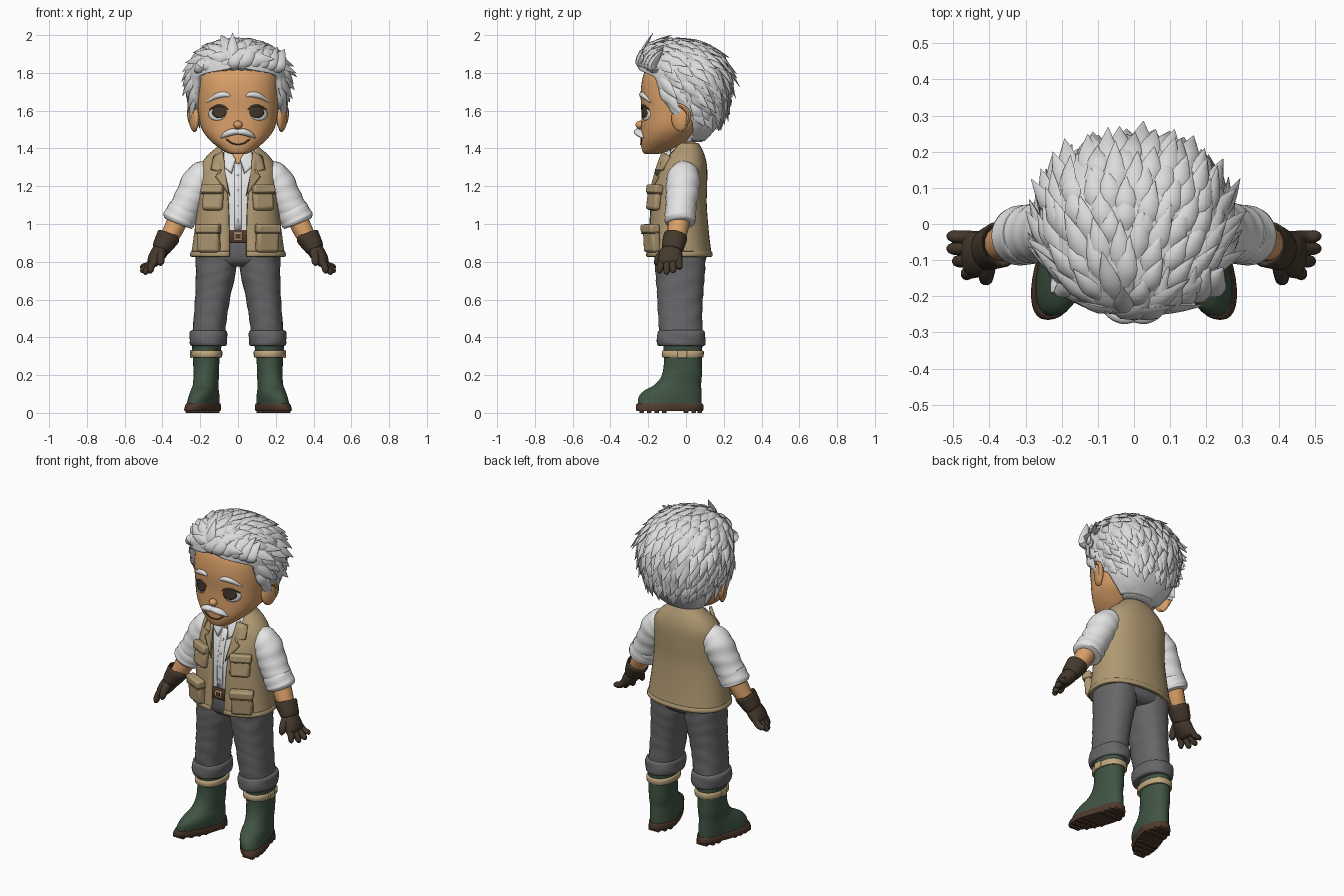
import bpy, bmesh, math, random
from mathutils import Vector, Matrix
from mathutils.bvhtree import BVHTree

if "Cube" in bpy.data.objects:
    bpy.data.objects.remove(bpy.data.objects["Cube"])

random.seed(4)
COLORS = {
    "hair_grey": (.71, .71, .71), "shirt_white": (.78, .78, .78), "vest_khaki": (.43, .32, .17),
    "skin": (.70, .35, .14), "trouser_grey": (.135, .135, .142), "boot_green": (.05, .088, .056),
    "sole_brown": (.08, .042, .026), "glove_brown": (.06, .041, .026), "strap_tan": (.52, .39, .21),
    "vest_shadow": (.27, .19, .095)}
MATS = {}
for k, c in COLORS.items():
    MATS[k] = bpy.data.materials.new(k)
    MATS[k].diffuse_color = (*c, 1)


def finish(name, bm, mat, mirror=False, solid=0, bevel=0):
    me = bpy.data.meshes.new(name)
    bm.to_mesh(me)
    bm.free()
    o = bpy.data.objects.new(name, me)
    bpy.context.collection.objects.link(o)
    me.materials.append(MATS[mat])
    if solid:
        m = o.modifiers.new("thickness", 'SOLIDIFY')
        m.thickness, m.offset = solid, -1
    if bevel:
        m = o.modifiers.new("round", 'BEVEL')
        m.width, m.segments = bevel, 2
    if mirror:
        m = o.modifiers.new("mirror", 'MIRROR')
        m.use_mirror_merge = False
    return o


def smooth_rows(rows, steps):
    """Catmull-Rom interpolation of equal-length rows."""
    r = [Vector(x) for x in rows]
    out = []
    for i in range(len(r) - 1):
        a, b, c, d = r[max(i - 1, 0)], r[i], r[i + 1], r[min(i + 2, len(r) - 1)]
        for s in range(steps):
            t = s / steps
            out.append(b + (c - a) * (t / 2) + (a * 2 - b * 5 + c * 4 - d) * (t * t / 2)
                       + (b * 3 - a - c * 3 + d) * (t ** 3 / 2))
    return out + [r[-1]]


def skin_rings(bm, rings, closed=True):
    vs = [[bm.verts.new(p) for p in ring] for ring in rings]
    n = len(vs[0])
    for a, b in zip(vs, vs[1:]):
        for j in range(n if closed else n - 1):
            k = (j + 1) % n
            bm.faces.new((a[j], a[k], b[k], b[j]))
    if closed:
        bm.faces.new(vs[0][::-1])
        bm.faces.new(vs[-1])


def loft(name, rows, mat, p=2.3, n=36, steps=4, wrinkle=0, shape=None, **kw):
    """Rows: z, centre x, half width, front y, back y, front opening in degrees."""
    gap = any(r[5] for r in rows if len(r) > 5)
    rows = [tuple(r) + (0,) * (6 - len(r)) for r in rows]
    rings = []
    for z, cx, hx, yf, yb, g in smooth_rows(rows, steps):
        g = math.radians(max(g, 0))
        ring = []
        for j in range(n + 1 if gap else n):
            t = g + (2 * math.pi - 2 * g) * j / n
            s, c = math.sin(t), math.cos(t)
            w = 1 + wrinkle * math.sin(z * 75 + 2.5 * math.sin(t * 2 + z * 9))
            v = Vector((cx + w * hx * math.copysign(abs(s) ** (2 / p), s),
                        (yf + yb) / 2 - w * (yb - yf) / 2 * math.copysign(abs(c) ** (2 / p), c), z))
            if shape:
                shape(v)
            ring.append(v)
        rings.append(ring)
    bm = bmesh.new()
    skin_rings(bm, rings, not gap)
    return finish(name, bm, mat, **kw)


def add_tube(bm, pts, radii, hint=(0, 1, 0), n=14, steps=4, wrinkle=0):
    """Swept oval; radii are (along hint, across hint)."""
    rows = smooth_rows([tuple(a) + tuple(b) for a, b in zip(pts, radii)], steps)
    ctr = [Vector(r[:3]) for r in rows]
    rings = []
    for i, r in enumerate(rows):
        t = (ctr[min(i + 1, len(ctr) - 1)] - ctr[max(i - 1, 0)]).normalized()
        s = Vector(hint)
        s = (s - t * s.dot(t)).normalized()
        u = t.cross(s)
        ring = []
        for j in range(n):
            a = 2 * math.pi * j / n
            w = 1 + wrinkle * math.sin(i * 1.6 + 2 * math.sin(a + i * .2))
            ring.append(ctr[i] + (s * math.cos(a) * max(r[3], .001) + u * math.sin(a) * max(r[4], .001)) * w)
        rings.append(ring)
    skin_rings(bm, rings)


def tube(name, pts, radii, mat, mirror=True, **kw):
    bm = bmesh.new()
    add_tube(bm, pts, radii, **kw)
    return finish(name, bm, mat, mirror)


def box(name, loc, dims, mat, turn=0, tilt=0, mirror=True, bevel=.012):
    bm = bmesh.new()
    m = (Matrix.Translation(loc) @ Matrix.Rotation(turn, 4, 'Z') @ Matrix.Rotation(tilt, 4, 'X')
         @ Matrix.Diagonal((*dims, 1)))
    bmesh.ops.create_cube(bm, size=1, matrix=m)
    return finish(name, bm, mat, mirror, bevel=bevel)


def ball(name, loc, dims, mat, mirror=False, turn=0):
    bm = bmesh.new()
    m = Matrix.Translation(loc) @ Matrix.Rotation(turn, 4, 'Z') @ Matrix.Diagonal((*dims, 1))
    bmesh.ops.create_uvsphere(bm, u_segments=20, v_segments=14, radius=1, matrix=m)
    return finish(name, bm, mat, mirror)


def tree_of(o):
    return BVHTree.FromPolygons([v.co for v in o.data.vertices], [p.vertices[:] for p in o.data.polygons])


def on_front(tree, x, z, lift):
    h = tree.ray_cast(Vector((x, -1, z)), Vector((0, 1, 0)))[0]
    if h is None or h.y > -.02:
        h = tree.find_nearest(Vector((x, -.2, z)))[0]
    return Vector((x, h.y - lift, z))


def plate(name, outline, tree, mat, lift=.004, solid=.008, mirror=True):
    """Thin patch laid on the front of a surface."""
    c = sum((Vector(p) for p in outline), Vector((0, 0))) / len(outline)
    bm = bmesh.new()
    rings = [[bm.verts.new(on_front(tree, *c.lerp(Vector(p), k), lift)) for p in outline] for k in (.33, .67, 1)]
    n = len(outline)
    bm.faces.new(rings[0])
    for a, b in zip(rings, rings[1:]):
        for j in range(n):
            bm.faces.new((a[j], b[j], b[(j + 1) % n], a[(j + 1) % n]))
    return finish(name, bm, mat, mirror, solid)


def oval(cx, cz, rx, rz, n=20):
    return [(cx + rx * math.cos(2 * math.pi * i / n), cz + rz * math.sin(2 * math.pi * i / n)) for i in range(n)]


# Boots with splayed toes, soles, treads and straps
def splay(v):
    v.x += .34 * max(0, -v.y - .02) * max(0, 1 - v.z / .24)

loft("boot", [(.03, .165, .073, -.255, .083), (.08, .166, .073, -.252, .083), (.115, .167, .07, -.225, .082),
              (.15, .168, .066, -.165, .08), (.2, .168, .068, -.128, .084), (.28, .168, .07, -.116, .084),
              (.37, .165, .08, -.122, .087)], "boot_green", p=2.1, shape=splay, mirror=True)
loft("sole", [(.01, .165, .076, -.26, .088), (.018, .165, .08, -.265, .092), (.04, .165, .08, -.265, .092),
              (.05, .165, .076, -.259, .087)], "sole_brown", p=2.1, shape=splay, mirror=True, steps=2)
for y, w in ((-.235, .07), (-.195, .105), (-.155, .125), (-.115, .135), (.0, .135), (.04, .115), (.072, .07)):
    box("tread", (.165 + .34 * max(0, -y - .02), y, .01), (w, .024, .02), "sole_brown", bevel=.003)
loft("boot_strap", [(.293, .165, .076, -.12, .088), (.297, .165, .081, -.127, .093), (.325, .165, .082, -.128, .094),
                    (.33, .165, .076, -.12, .088)], "strap_tan", mirror=True, steps=2)
box("strap_buckle", (.247, -.02, .312), (.012, .05, .042), "strap_tan", bevel=.004)

# Trousers
loft("trouser_leg", [(.39, .158, .086, -.138, .088), (.5, .147, .088, -.147, .086), (.62, .133, .094, -.153, .09),
                     (.74, .118, .106, -.162, .1), (.84, .112, .112, -.167, .105)], "trouser_grey",
     mirror=True, wrinkle=.014, steps=6)
loft("trouser_cuff", [(.355, .157, .08, -.135, .085), (.36, .157, .096, -.15, .1), (.395, .157, .1, -.155, .103),
                      (.43, .157, .097, -.15, .1), (.438, .157, .082, -.135, .086)], "trouser_grey",
     mirror=True, wrinkle=.015)
loft("hips", [(.775, 0, .15, -.12, .07), (.8, 0, .2, -.155, .1), (.85, 0, .223, -.168, .11),
              (.95, 0, .215, -.17, .105)], "trouser_grey")
loft("belt", [(.9, 0, .21, -.178, .1), (.905, 0, .213, -.188, .1), (.962, 0, .213, -.188, .1),
              (.968, 0, .21, -.178, .1)], "sole_brown", steps=2)
box("belt_buckle", (0, -.19, .935), (.045, .012, .042), "strap_tan", mirror=False, bevel=.004)
box("buckle_hole", (0, -.194, .935), (.026, .008, .024), "sole_brown", mirror=False, bevel=.002)

# Shirt and vest
shirt = loft("shirt", [(.95, 0, .205, -.176, .1), (1.1, 0, .195, -.172, .09), (1.2, 0, .19, -.158, .09),
                       (1.3, 0, .175, -.125, .09), (1.36, 0, .13, -.1, .075), (1.42, 0, .075, -.075, .05)],
             "shirt_white")
vest = loft("vest", [(.83, 0, .25, -.208, .137, 8), (.95, 0, .233, -.198, .122, 9), (1.1, 0, .216, -.19, .11, 11),
                     (1.2, 0, .212, -.175, .112, 14), (1.3, 0, .203, -.138, .112, 22),
                     (1.36, 0, .165, -.105, .1, 30), (1.4, 0, .12, -.075, .083, 42), (1.43, 0, .09, -.06, .066, 52)],
            "vest_khaki", solid=.018)
vt, st = tree_of(vest), tree_of(shirt)
plate("lapel", [(.045, 1.15), (.12, 1.25), (.1, 1.28), (.145, 1.29), (.13, 1.36), (.085, 1.385), (.07, 1.29)],
      vt, "vest_khaki", .016, .016)
plate("shirt_collar", [(.012, 1.345), (.035, 1.27), (.085, 1.31), (.085, 1.37), (.05, 1.4)],
      st, "shirt_white", .016, .016)
plate("shirt_placket", [(-.018, .97), (.018, .97), (.018, 1.1), (.018, 1.22), (.018, 1.32), (-.018, 1.32),
                        (-.018, 1.22), (-.018, 1.1)], st, "shirt_white", .007, .009, False)
plate("open_neck", [(0, 1.31), (.032, 1.36), (.03, 1.4), (-.03, 1.4), (-.032, 1.36)], st, "skin", .006, .008, False)
for z in (1.02, 1.1, 1.18, 1.26):
    plate("shirt_button", oval(0, z, .006, .006, 8), st, "hair_grey", .011, .006, False)
for px, pz, py, w, h, d, tilt in ((.155, .92, -.182, .125, .14, .05, .06), (.132, 1.135, -.168, .115, .125, .042, -.13)):
    box("pocket", (px, py, pz), (w, d, h), "vest_khaki", .45, tilt, bevel=.016)
    fy = py - math.sin(tilt) * h * .4
    box("pocket_flap", (px + .003, fy - .005, pz + h * .4), (w + .01, d + .004, .046), "vest_khaki", .45, tilt, bevel=.01)
    box("flap_shadow", (px + .002, fy - .002, pz + h * .4 - .025), (w + .002, d + .003, .006), "vest_shadow", .45, tilt, bevel=.002)
loft("vest_hem", [(.826, 0, .246, -.206, .134, 8), (.832, 0, .254, -.212, .141, 8), (.85, 0, .252, -.211, .139, 8),
                  (.856, 0, .246, -.206, .133, 8)], "vest_khaki", solid=.01, steps=2)

# Arms and gloves
tube("sleeve", [(.14, -.01, 1.29), (.202, -.014, 1.235), (.26, -.024, 1.125), (.312, -.031, 1.03)],
     [(.065, .06), (.088, .086), (.084, .082), (.076, .08)], "shirt_white", n=24, steps=7, wrinkle=.03)
tube("sleeve_cuff", [(.284, -.027, 1.08), (.287, -.028, 1.073), (.31, -.031, 1.03), (.32, -.032, 1.01), (.323, -.032, 1.003)],
     [(.068, .068), (.08, .084), (.082, .087), (.079, .083), (.058, .058)], "shirt_white", n=24, wrinkle=.02)
tube("forearm", [(.31, -.031, 1.04), (.35, -.047, .955), (.39, -.06, .89)], [(.058, .056), (.054, .052), (.045, .04)], "skin")
tube("glove_cuff", [(.365, -.054, .942), (.367, -.055, .937), (.386, -.063, .905), (.41, -.072, .865), (.413, -.073, .86)],
     [(.045, .045), (.063, .062), (.062, .058), (.056, .047), (.04, .03)], "glove_brown", n=20)
tube("glove_palm", [(.395, -.068, .885), (.413, -.075, .855), (.434, -.082, .825), (.453, -.086, .795), (.462, -.087, .783)],
     [(.04, .036), (.056, .043), (.063, .04), (.06, .031), (.045, .018)], "glove_brown", n=20)
for y0, y1, x1, z1 in ((-.04, -.034, .512, .762), (-.07, -.068, .512, .742), (-.1, -.103, .497, .733), (-.126, -.14, .472, .74)):
    x0 = .45 - (.512 - x1) * .4
    tube("glove_finger", [(x0 - .01, y0, .82), (x0 + .022, (y0 + y1) / 2, .782), (x1 - .008, y1, z1 + .012), (x1, y1, z1)],
         [(.021, .021), (.019, .02), (.016, .016), (.005, .005)], "glove_brown", n=10)
tube("glove_thumb", [(.405, -.1, .865), (.408, -.138, .83), (.41, -.154, .795), (.411, -.157, .778)],
     [(.026, .026), (.022, .022), (.018, .017), (.005, .005)], "glove_brown", hint=(1, 0, 0), n=10)

# Head, neck and ears
loft("neck", [(1.36, 0, .07, -.08, .045), (1.42, 0, .065, -.08, .05), (1.5, 0, .075, -.08, .06)], "skin")
head = loft("head", [(1.37, 0, .035, -.215, -.15), (1.38, 0, .065, -.228, -.11), (1.41, 0, .11, -.237, -.03),
                     (1.45, 0, .155, -.24, .03), (1.51, 0, .195, -.238, .1), (1.6, 0, .212, -.236, .13),
                     (1.7, 0, .218, -.24, .15), (1.8, 0, .212, -.222, .15), (1.88, 0, .16, -.17, .11),
                     (1.91, 0, .08, -.1, .05)], "skin", n=48)
ball("ear", (.232, -.03, 1.56), (.022, .05, .07), "skin", True, turn=-.35)
tube("ear_rim", [(.228, -.06, 1.605), (.247, -.03, 1.628), (.258, .012, 1.59), (.25, .005, 1.54), (.228, -.03, 1.495)],
     [(.012, .012)] * 5, "skin", hint=(1, 0, 0), n=8)

# Face details
ht = tree_of(head)
plate("eye_white", oval(.112, 1.58, .045, .032), ht, "shirt_white", .002, .006)
plate("iris", oval(.1, 1.592, .038, .032), ht, "glove_brown", .004, .006)
tube("lash", [on_front(ht, x, z, .002) for x, z in ((.052, 1.605), (.075, 1.622), (.11, 1.626), (.152, 1.606))],
     [(.003, .003), (.005, .006), (.005, .006), (.003, .003)], "glove_brown", n=8)
tube("eyebrow", [on_front(ht, x, z, .003) for x, z in ((.045, 1.677), (.07, 1.686), (.115, 1.677), (.165, 1.645))],
     [(.004, .006), (.011, .014), (.011, .014), (.003, .003)], "shirt_white")
ball("nose", (0, -.243, 1.525), (.024, .024, .022), "skin")
tube("moustache", [(-.004, -.252, 1.487), (.03, -.255, 1.487), (.065, -.242, 1.474), (.092, -.228, 1.455)],
     [(.018, .013), (.022, .018), (.018, .015), (.002, .002)], "shirt_white")
tube("mouth", [on_front(ht, x, z, .001) for x, z in ((-.062, 1.45), (-.035, 1.429), (0, 1.422), (.035, 1.429), (.062, 1.45))],
     [(.004, .004)] * 5, "sole_brown", False, n=8)

# Hair: cap with an open face, nape, pointed tufts and a swept fringe
cap = loft("hair_cap", [(1.44, 0, .13, -.12, .1, 110), (1.5, 0, .185, -.16, .155, 102), (1.56, 0, .218, -.2, .19, 95),
                        (1.63, 0, .243, -.24, .213, 70), (1.72, 0, .262, -.245, .23, 57), (1.785, 0, .265, -.25, .23, 48),
                        (1.83, 0, .256, -.253, .22, 2), (1.9, 0, .215, -.24, .175, 0), (1.945, 0, .15, -.195, .105, 0),
                        (1.967, 0, .08, -.14, .03, 0), (1.973, 0, .002, -.07, -.066, 0)], "hair_grey", n=48, solid=.03)
loft("nape", [(1.435, 0, .1, -.01, .085), (1.47, 0, .14, 0, .125), (1.53, 0, .18, 0, .165), (1.6, 0, .2, 0, .19)], "hair_grey")
ct, core, whorl = tree_of(cap), Vector((0, -.02, 1.7)), Vector((-.03, -.27, 1.88))
bm = bmesh.new()
N = 330
for i in range(N):
    h, a = 1 - 2 * (i + .5) / N, i * 2.39996 + random.uniform(-.1, .1)
    r = math.sqrt(1 - h * h)
    p, nrm, _, _ = ct.ray_cast(core, Vector((r * math.cos(a), r * math.sin(a), h)))
    if p is None or p.z < 1.56 or (p.y < -.13 and p.z < 1.87):
        continue
    d = (p - whorl).normalized() + Vector((0, 0, -.4 if p.z < 1.86 else -.05))
    d = (d - nrm * d.dot(nrm)).normalized()
    L = random.uniform(.08, .12) * (.8 if p.z < 1.64 else 1)
    lift = random.uniform(-.012, .008) if p.z > 1.88 else random.uniform(.004, .03)
    add_tube(bm, [p - d * L * .4 - nrm * .014, p + d * L * .2 + nrm * .003, p + d * L + nrm * lift],
             [(.012, .008), (.029, .012), (.001, .001)], hint=nrm.cross(d), n=6, steps=3)
for i in range(10):
    x = -.2 + .044 * i
    e = abs(x) * .35
    add_tube(bm, [(x, -.215 + e, 1.83 - e * .3), (x + .012, -.25 + e, 1.857 - e * .4), (x * .92 + .04, -.225 + e, 1.915 - e * .5),
                  (x * .85 + .08, -.12, 1.972 - e * .7)],
             [(.03, .018), (.042, .024), (.036, .02), (.002, .002)], hint=(1, 0, .2), n=8)
bmesh.ops.recalc_face_normals(bm, faces=bm.faces)
finish("hair_tufts", bm, "hair_grey")

# Smooth shading with kept creases
for o in bpy.context.collection.objects:
    o.select_set(True)
    bpy.context.view_layer.objects.active = o
bpy.ops.object.shade_smooth_by_angle(angle=math.radians(45))

for m in bpy.data.materials:
    if m.users and not m.is_grease_pencil:
        m.use_nodes = True
        m.node_tree.nodes["Principled BSDF"].inputs["Base Color"].default_value = m.diffuse_color
